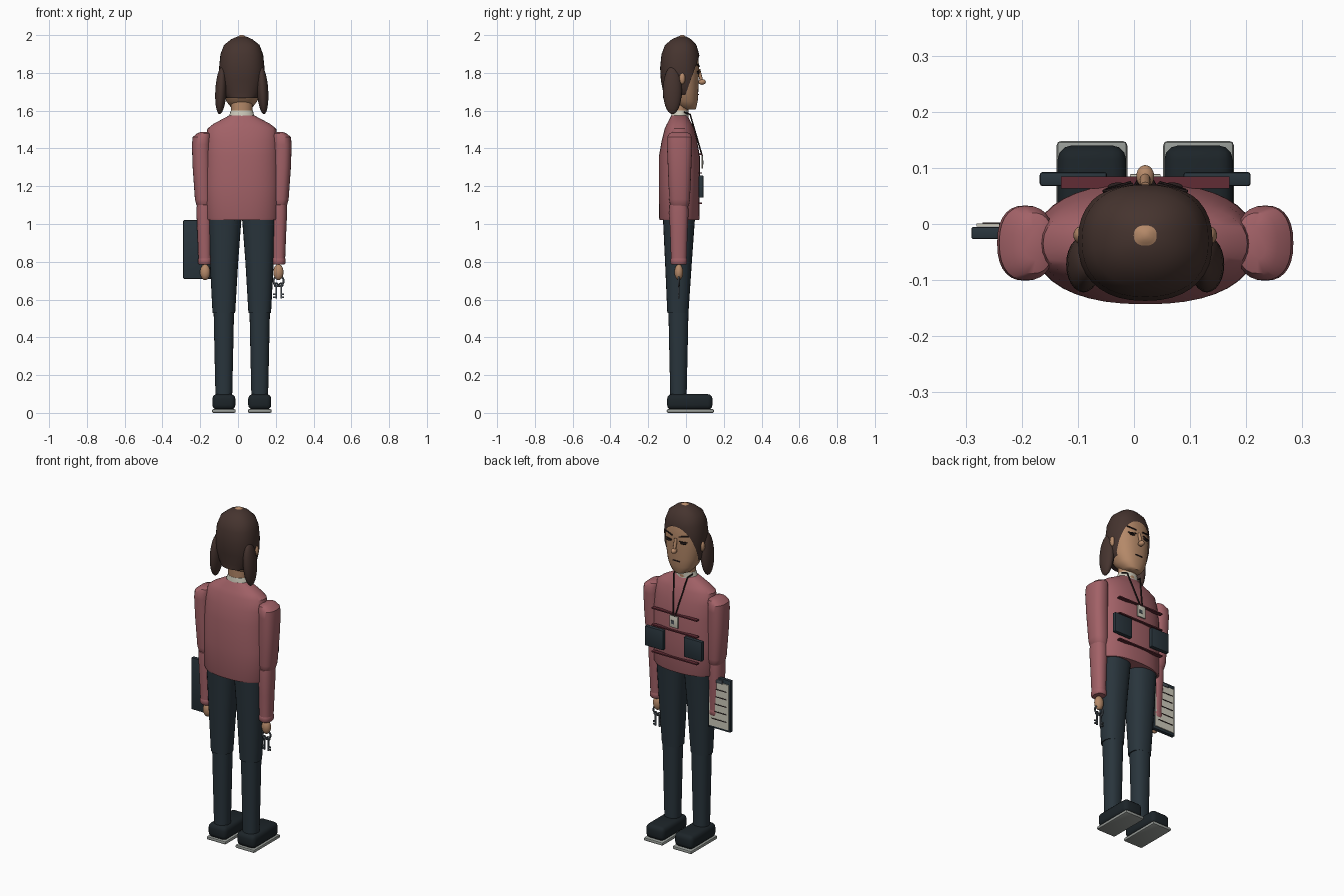
import bpy, bmesh, math
from mathutils import Vector

if "Cube" in bpy.data.objects:
    bpy.data.objects.remove(bpy.data.objects["Cube"])

CX, CY = 0.02, -0.035   # body axis
COL = dict(jacket=(0.36, 0.12, 0.135), navy=(0.022, 0.035, 0.045), shoe=(0.012, 0.018, 0.022),
           hair=(0.06, 0.034, 0.028), skin=(0.46, 0.25, 0.14), cream=(0.62, 0.6, 0.5),
           dark=(0.02, 0.012, 0.012), sole=(0.3, 0.32, 0.3), trim=(0.12, 0.025, 0.035),
           steel=(0.07, 0.085, 0.1))
MATS = {}
for k, c in COL.items():
    MATS[k] = bpy.data.materials.new(k)
    MATS[k].diffuse_color = (*c, 1)


def finish(bm, name, mat, angle=35):
    bmesh.ops.recalc_face_normals(bm, faces=bm.faces)
    me = bpy.data.meshes.new(name)
    bm.to_mesh(me)
    bm.free()
    ob = bpy.data.objects.new(name, me)
    bpy.context.collection.objects.link(ob)
    me.materials.append(MATS[mat])
    bpy.ops.object.select_all(action='DESELECT')
    ob.select_set(True)
    bpy.context.view_layer.objects.active = ob
    bpy.ops.object.shade_smooth_by_angle(angle=math.radians(angle))
    return ob


def loft(name, rings, mat, n=32, p=2.0, cut=None, angle=35):
    """rings: (z, centre x, centre y, radius x, radius y)"""
    bm = bmesh.new()
    loops = []
    for z, cx, cy, rx, ry in rings:
        loop = []
        for i in range(n):
            a = 2 * math.pi * i / n
            c, s = math.cos(a), math.sin(a)
            loop.append(bm.verts.new((cx + rx * math.copysign(abs(c) ** (2 / p), c),
                                      cy + ry * math.copysign(abs(s) ** (2 / p), s), z)))
        loops.append(loop)
    for a, b in zip(loops, loops[1:]):
        for i in range(n):
            bm.faces.new((a[i], a[(i + 1) % n], b[(i + 1) % n], b[i]))
    bm.faces.new(loops[0])
    bm.faces.new(loops[-1])
    if cut:
        bmesh.ops.bisect_plane(bm, geom=bm.verts[:] + bm.edges[:] + bm.faces[:],
                               plane_co=cut[0], plane_no=cut[1], clear_outer=True)
    return finish(bm, name, mat, angle)


def box(name, c, s, mat, bevel=0.0, seg=2, tilt=0.0):
    bm = bmesh.new()
    bmesh.ops.create_cube(bm, size=1)
    bmesh.ops.scale(bm, vec=s, verts=bm.verts)
    if bevel:
        bmesh.ops.bevel(bm, geom=bm.edges[:], offset=bevel, segments=seg, affect='EDGES', profile=0.5)
    ob = finish(bm, name, mat)
    ob.location, ob.rotation_euler = c, (0, tilt, 0)
    return ob


def ball(name, c, r, mat, tilt=0.0):
    bm = bmesh.new()
    bmesh.ops.create_uvsphere(bm, u_segments=24, v_segments=14, radius=1)
    bmesh.ops.scale(bm, vec=r, verts=bm.verts)
    ob = finish(bm, name, mat)
    ob.location, ob.rotation_euler = c, (0, tilt, 0)
    return ob


def rod(name, a, b, r, mat, n=8):
    a, b = Vector(a), Vector(b)
    bm = bmesh.new()
    bmesh.ops.create_cone(bm, cap_ends=True, segments=n, radius1=r, radius2=r, depth=(b - a).length)
    ob = finish(bm, name, mat)
    ob.location = (a + b) / 2
    ob.rotation_euler = (b - a).to_track_quat('Z', 'Y').to_euler()
    return ob


def ring(name, c, R, r, mat):
    bpy.ops.mesh.primitive_torus_add(location=c, rotation=(math.pi / 2, 0, 0), major_radius=R,
                                     minor_radius=r, major_segments=24, minor_segments=8)
    ob = bpy.context.object
    ob.name = name
    ob.data.materials.append(MATS[mat])
    bpy.ops.object.shade_smooth()


# jacket body
loft("jacket_torso", [(z, CX, CY, rx, ry) for z, rx, ry in
     [(1.02, .192, .104), (1.03, .198, .107), (1.2, .198, .108), (1.36, .196, .108), (1.44, .192, .094),
      (1.505, .182, .078), (1.53, .15, .066), (1.575, .066, .042)]], "jacket", 40, 2.3)

# collar, neck
loft("shirt_collar", [(1.56, CX, -.033, .07, .046), (1.575, CX, -.033, .066, .045),
                      (1.6, CX, -.03, .058, .044)], "cream")
loft("neck", [(1.55, CX, -.03, .055, .042), (1.69, CX, -.03, .058, .045)], "skin")

# head, and hair as an enlarged shell cut by a sloping hairline
HEAD = [(1.605, .03, .028, .022), (1.615, .055, .046, .008), (1.65, .082, .07, -.008), (1.70, .1, .09, -.025),
        (1.76, .111, .097, -.03), (1.83, .114, .1, -.031), (1.9, .107, .094, -.03),
        (1.95, .088, .077, -.028), (1.98, .05, .045, -.024), (1.995, .016, .014, -.02), (2.0, .008, .008, -.02)]
loft("head", [(z, CX, cy, rx, ry) for z, rx, ry, cy in HEAD], "skin", 36, 2.3, angle=60)
loft("hair_cap", [(z - .002, CX, cy, rx + .006, ry + .006) for z, rx, ry, cy in
     [(1.67, .078, .08, -.035)] + HEAD[3:-1]], "hair", 36, 2.3,
     cut=((0, .072, 1.895), (0, .24, -.085)), angle=60)

# face
ball("nose_tip", (CX, .085, 1.752), (.016, .02, .015), "skin")
rod("nose_bridge", (CX, .066, 1.82), (CX, .083, 1.755), .009, "skin", 12)
box("mouth", (CX, .064, 1.685), (.045, .008, .005), "dark")

for s, side in ((-1, "left"), (1, "right")):
    X = lambda d: CX + s * d
    # eyes, brows, ears, hair bunches
    ball(f"{side}_eye", (X(.048), .066, 1.8), (.019, .008, .005), "dark")
    rod(f"{side}_lid", (X(.025), .074, 1.81), (X(.072), .06, 1.808), .003, "dark")
    rod(f"{side}_brow", (X(.022), .07, 1.835), (X(.075), .057, 1.845), .004, "dark")
    ball(f"{side}_ear", (X(.114), -.02, 1.77), (.014, .016, .03), "skin")
    ball(f"{side}_hair_bunch", (X(.11), -.072, 1.708), (.03, .05, .127), "hair", -s * .06)

    # sleeves
    loft(f"{side}_upper_sleeve", [(z, X(d), -.034, rx, ry) for z, d, rx, ry in
         [(1.08, .197, .028, .036), (1.1, .2, .04, .05), (1.13, .203, .045, .055), (1.3, .211, .049, .062),
          (1.42, .214, .05, .067), (1.46, .211, .049, .066), (1.48, .2, .036, .054),
          (1.488, .195, .02, .03)]], "jacket", 28, 2.4)
    loft(f"{side}_forearm_sleeve", [(z, X(d), -.038, rx, ry) for z, d, rx, ry in
         [(.80, .195, .034, .041), (.95, .197, .038, .046), (1.06, .198, .042, .051),
          (1.1, .198, .04, .049), (1.115, .198, .025, .03)]], "jacket", 28, 2.3)
    loft(f"{side}_cuff", [(z, X(.195), -.038, r, r + .007) for z, r in
         [(.785, .031), (.792, .036), (.812, .037), (.82, .034)]], "jacket", 28, 2.3)
    ball(f"{side}_hand", (X(.194), -.038, .745), (.027, .023, .042), "skin")

    # trousers
    loft(f"{side}_thigh", [(.53, X(.095), -.043, .06, .056), (.8, X(.094), -.04, .075, .071),
                           (1.05, X(.09), -.037, .09, .086)], "navy", 28, 2.3)
    loft(f"{side}_shin", [(.08, X(.095), -.04, .044, .043), (.3, X(.095), -.04, .049, .048),
                          (.54, X(.095), -.04, .054, .053)], "navy", 28, 2.3)
    # shoes
    box(f"{side}_shoe", (X(.095), .02, .058), (.122, .24, .082), "shoe", .025, 3)
    box(f"{side}_sole", (X(.095), .023, .01), (.126, .25, .02), "sole", .008, 2)

    # chest pouches and lanyard cords
    box(f"{side}_pouch", (X(.128), .08, 1.198), (.12, .025, .118), "navy", .005)
    rod(f"{side}_lanyard_neck", (X(.058), -.01, 1.592), (X(.045), .022, 1.58), .004, "dark")
    rod(f"{side}_lanyard_cord", (X(.045), .022, 1.58), (X(.006), .086, 1.36), .004, "dark")

# chest seams
for i, z in enumerate((1.37, 1.27, 1.11)):
    box(f"chest_seam_{i}", (CX, .074, z), (.3, .022, .007), "trim")

# badge
box("badge", (CX, .085, 1.328), (.055, .008, .07), "cream", .002)
box("badge_mark", (CX + .006, .09, 1.325), (.018, .003, .02), "steel")

# clipboard
box("clipboard", (-.216, -.016, .865), (.148, .022, .31), "navy", .004)
box("paper", (-.216, -.002, .86), (.13, .005, .27), "cream")
box("clipboard_clip", (-.216, -.003, 1.0), (.05, .012, .022), "steel", .003)
for i in range(5):
    box(f"paper_rule_{i}", (-.22, .001, .77 + i * .045), (.1, .003, .005), "dark")

# key ring with two keys
KX, KY = .215, -.038
ring("key_ring", (KX, KY, .698), .027, .005, "steel")
for s in (-1, 1):
    x = KX + s * .013
    ring("key_bow", (x, KY, .678), .009, .004, "steel")
    box("key_shaft", (x, KY, .638), (.008, .008, .065), "steel")
    for z in (.612, .628):
        box("key_tooth", (x + s * .009, KY, z), (.014, .007, .008), "steel")

for m in bpy.data.materials:
    if m.users and not m.is_grease_pencil:
        m.use_nodes = True
        m.node_tree.nodes["Principled BSDF"].inputs["Base Color"].default_value = m.diffuse_color
